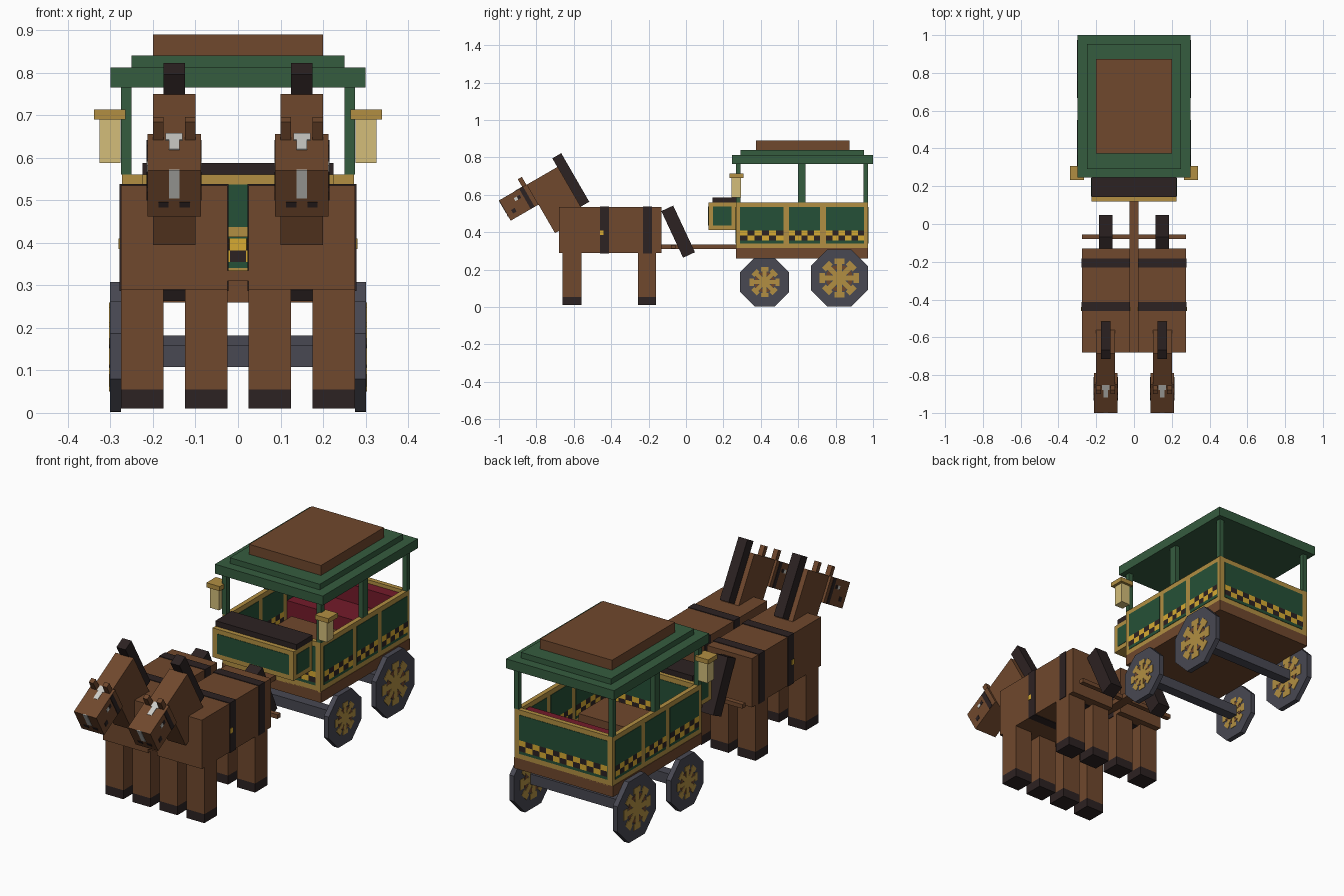
import bpy, bmesh, math
from mathutils import Matrix

cube = bpy.data.objects.get("Cube")
if cube:
    bpy.data.objects.remove(cube, do_unlink=True)


def lin(c):
    c /= 255
    return c / 12.92 if c <= 0.04045 else ((c + 0.055) / 1.055) ** 2.4


def material(name, *rgb):
    m = bpy.data.materials.new(name)
    col = [lin(c) for c in rgb] + [1]
    m.use_nodes = True
    m.diffuse_color = col
    m.node_tree.nodes["Principled BSDF"].inputs["Base Color"].default_value = col
    return m


BROWN = material("brown", 112, 72, 45)
BLACK = material("near_black", 44, 34, 34)
GREEN = material("green", 53, 92, 63)
PANEL = material("panel_green", 37, 80, 55)
GOLD = material("gold", 178, 143, 66)
YELLOW = material("yellow", 214, 170, 50)
SLATE = material("slate", 72, 72, 82)
WHITE = material("white", 205, 205, 200)
RED = material("red", 116, 27, 42)
LAMP = material("lamp_glass", 212, 190, 122)


def finish(name, bm, mats):
    me = bpy.data.meshes.new(name)
    bm.to_mesh(me)
    bm.free()
    for m in mats:
        me.materials.append(m)
    ob = bpy.data.objects.new(name, me)
    bpy.context.collection.objects.link(ob)
    return ob


def box(name, center, size, mat, rx=0):
    bm = bmesh.new()
    mtx = (Matrix.Translation(center) @ Matrix.Rotation(rx, 4, 'X')
           @ Matrix.Diagonal((*size, 1)))
    bmesh.ops.create_cube(bm, size=1, matrix=mtx)
    return finish(name, bm, [mat])


def span(name, x, y, z, mat):
    """Box given by its (min, max) along each axis."""
    return box(name, [(a + b) / 2 for a, b in (x, y, z)], [b - a for a, b in (x, y, z)], mat)


# ---------------------------------------------------------------- horses
T = math.radians(30)
COS, SIN = math.cos(T), math.sin(T)


def horse(side, cx):
    def part(name, x, y, z, mat):
        return span(f"{side}_horse_{name}", (cx + x[0], cx + x[1]), y, z, mat)

    def tilted(name, x, y, z, size, mat, angle=T):
        return box(f"{side}_horse_{name}", (cx + x, y, z), size, mat, angle)

    part("body", (-.125, .125), (-.68, -.13), (.29, .535), BROWN)
    for i, y in enumerate((-.437, -.206)):
        part(f"strap_{i}", (-.128, .128), (y - .024, y + .024), (.287, .538), BLACK)
    for s in (-1, 1):
        x = sorted((s * .129, s * .131))
        part(f"buckle_{s}", x, (-.46, -.44), (.385, .41), YELLOW)
    # legs and hooves
    for s in (-1, 1):
        x = sorted((s * .025, s * .125))
        for end, y in (("front", (-.66, -.56)), ("back", (-.257, -.16))):
            part(f"{end}_leg_{s}", x, y, (.055, .29), BROWN)
            part(f"{end}_hoof_{s}", x, y, (.01, .055), BLACK)
    # neck, mane and tail
    tilted("neck", 0, -.693, .5725, (.1, .19, .30), BROWN)
    tilted("mane", 0, -.616, .679, (.05, .055, .30), BLACK)
    tilted("tail", 0, -.042, .403, (.07, .07, .275), BLACK, math.radians(25))

    # head and its details, placed along (a) and across (b) the tilted head
    def on_head(name, x, a, b, size, mat):
        tilted(name, x, -.894 + a * COS - b * SIN, .559 + a * SIN + b * COS, size, mat)

    on_head("head", 0, 0, 0, (.125, .172, .125), BROWN)
    on_head("blaze_wide", 0, .07, .0625, (.04, .03, .004), WHITE)
    on_head("blaze", 0, .035, .0625, (.025, .05, .004), WHITE)
    on_head("muzzle_patch", 0, -.086, .025, (.025, .004, .076), WHITE)
    for s in (-1, 1):
        on_head(f"ear_{s}", s * .0375, .07, .0855, (.025, .025, .05), BROWN)
        on_head(f"nostril_{s}", s * .025, -.086, -.03, (.024, .004, .014), BLACK)
        on_head(f"eye_white_{s}", s * .0625, -.003, .024, (.004, .018, .018), WHITE)
        on_head(f"eye_{s}", s * .0625, .015, .024, (.004, .018, .018), BLACK)
        on_head(f"bridle_{s}", s * .0625, .05, 0, (.004, .024, .12), BLACK)
        on_head(f"bit_{s}", s * .0625, -.045, -.025, (.004, .022, .022), BLACK)


horse("left", .15)
horse("right", -.15)

# draw pole and crossbar
span("draw_pole", (-.025, .025), (-.68, .27), (.31, .335), BROWN)
span("crossbar", (-.275, .275), (-.08, -.055), (.312, .333), BROWN)

# ---------------------------------------------------------------- wagon
span("chassis", (-.275, .275), (.267, .973), (.26, .315), BROWN)


def checker(name, axis, at, lo, hi):
    """Two-row checkered strip, coloured by row and column."""
    n = max(2, round((hi - lo) / .037))
    bm = bmesh.new()
    grid = bmesh.ops.create_grid(bm, x_segments=n, y_segments=2, size=.5)
    for f in bm.faces:
        c = f.calc_center_median()
        f.material_index = (int((c.x + .5) * n) + int(c.y > 0)) % 2
    for v in bm.verts:
        u, w = lo + (v.co.x + .5) * (hi - lo), .382 + v.co.y * .055
        v.co = (at, u, w) if axis == 'x' else (u, at, w)
    finish(name, bm, [BLACK, YELLOW])


def wall(name, axis, outer, inner, ends, panels):
    """Gold wall with green panels and checkered strips on both faces."""
    def oriented(nm, across, along, z, mat):
        across = sorted(across)
        if axis == 'x':
            span(nm, across, along, z, mat)
        else:
            span(nm, along, across, z, mat)

    oriented(name, (outer, inner), ends, (.31, .56), GOLD)
    for i, (lo, hi) in enumerate(panels):
        for face, p, q in (("outer", outer, inner), ("inner", inner, outer)):
            d = math.copysign(1, p - q)
            oriented(f"{name}_panel_{face}_{i}", (p, p + d * .002), (lo, hi), (.34, .535), PANEL)
            checker(f"{name}_checker_{face}_{i}", axis, p + d * .0035, lo, hi)


SIDE_PANELS = [(.29, .52), (.55, .717), (.748, .953)]
for nm, s in (("left", 1), ("right", -1)):
    wall(f"{nm}_wall", 'x', s * .273, s * .25, (.267, .973), SIDE_PANELS)
wall("rear_wall", 'y', .973, .95, (-.25, .25), [(-.245, .245)])
wall("front_wall", 'y', .267, .29, (-.25, .25), [(-.245, .245)])

# driver's box with cushion
span("driver_box", (-.225, .225), (.12, .267), (.413, .56), GOLD)
span("driver_box_front_panel", (-.2, .2), (.118, .12), (.437, .537), PANEL)
for s in (-1, 1):
    span(f"driver_box_side_panel_{s}", sorted((s * .225, s * .227)), (.145, .243),
         (.437, .537), PANEL)
span("driver_cushion", (-.225, .225), (.143, .27), (.56, .587), BLACK)

# passenger seating
span("rear_seat", (-.245, .245), (.74, .945), (.31, .455), RED)
span("rear_seat_back", (-.245, .245), (.89, .945), (.455, .545), RED)
span("middle_bench", (-.15, .15), (.43, .64), (.31, .44), BROWN)

# posts and stepped roof
for s in (-1, 1):
    x = sorted((s * .25, s * .275))
    for nm, y in (("front", (.267, .292)), ("middle", (.598, .64)), ("rear", (.948, .973))):
        span(f"{nm}_post_{s}", x, y, (.56, .77), GREEN)
span("roof_eave", (-.3, .3), (.245, 1.0), (.765, .812), GREEN)
span("roof_step", (-.25, .25), (.292, .953), (.812, .84), GREEN)
span("roof_top", (-.2, .2), (.373, .873), (.84, .89), BROWN)

# lanterns
for s in (-1, 1):
    span(f"lantern_{s}", sorted((s * .276, s * .325)), (.243, .295), (.587, .69), LAMP)
    span(f"lantern_cap_{s}", sorted((s * .265, s * .339)), (.233, .308), (.69, .713), GOLD)


# ---------------------------------------------------------------- wheels
def wheel(name, s, y, z, apothem, reach):
    bm = bmesh.new()
    r = apothem / math.cos(math.pi / 8)
    mtx = (Matrix.Translation((s * .288, y, z)) @ Matrix.Rotation(math.pi / 2, 4, 'Y')
           @ Matrix.Rotation(math.pi / 8, 4, 'Z'))
    bmesh.ops.create_cone(bm, cap_ends=True, segments=8, radius1=r, radius2=r,
                          depth=.026, matrix=mtx)
    finish(name, bm, [SLATE])
    # hub, spokes and rim blocks on both faces
    deco = bmesh.new()

    def plate(angle, dist, long, wide, idx):
        mt = (Matrix.Translation((s * .288, y, z)) @ Matrix.Rotation(angle, 4, 'X')
              @ Matrix.Translation((0, dist, 0))
              @ Matrix.Diagonal((.029 + .001 * idx, long, wide, 1)))
        new = bmesh.ops.create_cube(deco, size=1, matrix=mt)["verts"]
        for f in {f for v in new for f in v.link_faces}:
            f.material_index = idx

    for k in range(8):
        a = k * math.pi / 4
        plate(a, reach * .5, reach, reach * .26, 1)
        plate(a, reach * .86, reach * .28, reach * .5, 1)
        plate(a, reach * .55, reach * .2, reach * .5, 0)
    plate(0, 0, reach * .5, reach * .5, 1)
    finish(name + "_spokes", deco, [BROWN, GOLD])


for end, y, z, ap, reach in (("front", .42, .133, .13, .08), ("rear", .82, .155, .153, .105)):
    for nm, s in (("left", 1), ("right", -1)):
        wheel(f"{end}_{nm}_wheel", s, y, z, ap, reach)
    span(f"{end}_axle", (-.275, .275), (y - .026, y + .026), (z - .025, z + .027), SLATE)
